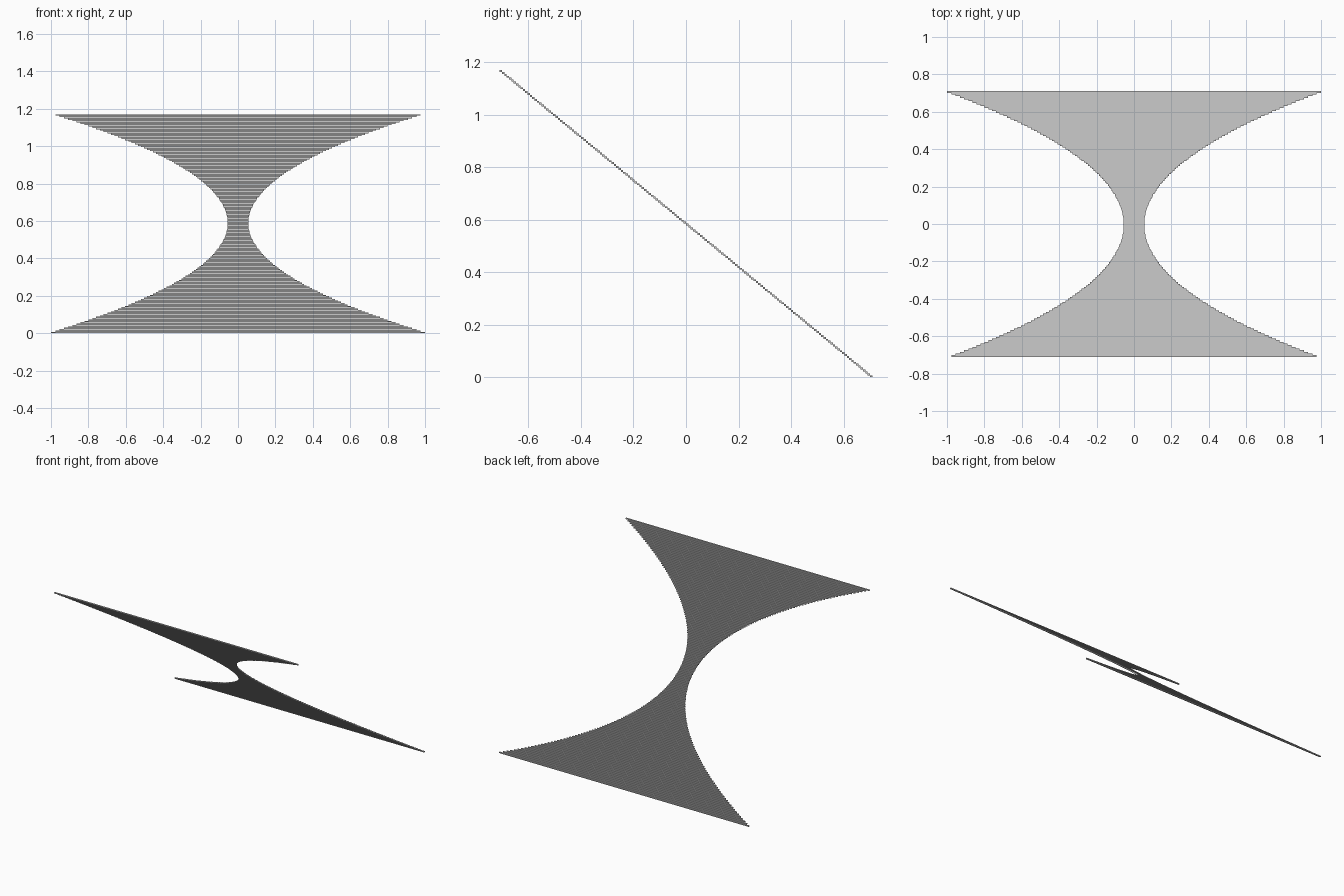
import bpy, bmesh
from mathutils import Matrix

if "Cube" in bpy.data.objects:
    bpy.data.objects.remove(bpy.data.objects["Cube"])

# Leaning hourglass made of many thin stacked bars, like a fine staircase
H, Y = 1.17, 0.71
WAIST, END = 0.055, 1.0
N = 160
DY, DZ = 2 * Y / N, H / N

bm = bmesh.new()
for i in range(N):
    t = -1 + 2 * i / N                      # parabolic bar length
    w = WAIST + (END - WAIST) * t * t
    place = Matrix.Translation((0, Y - (i + 0.5) * DY, (i + 0.5) * DZ))
    bmesh.ops.create_cube(bm, size=1, matrix=place @ Matrix.Diagonal((2 * w, DY, DZ, 1)))

mesh = bpy.data.meshes.new("stacked_bars")
bm.to_mesh(mesh)
bm.free()
bars = bpy.data.objects.new("stacked_bars", mesh)
bpy.context.collection.objects.link(bars)
